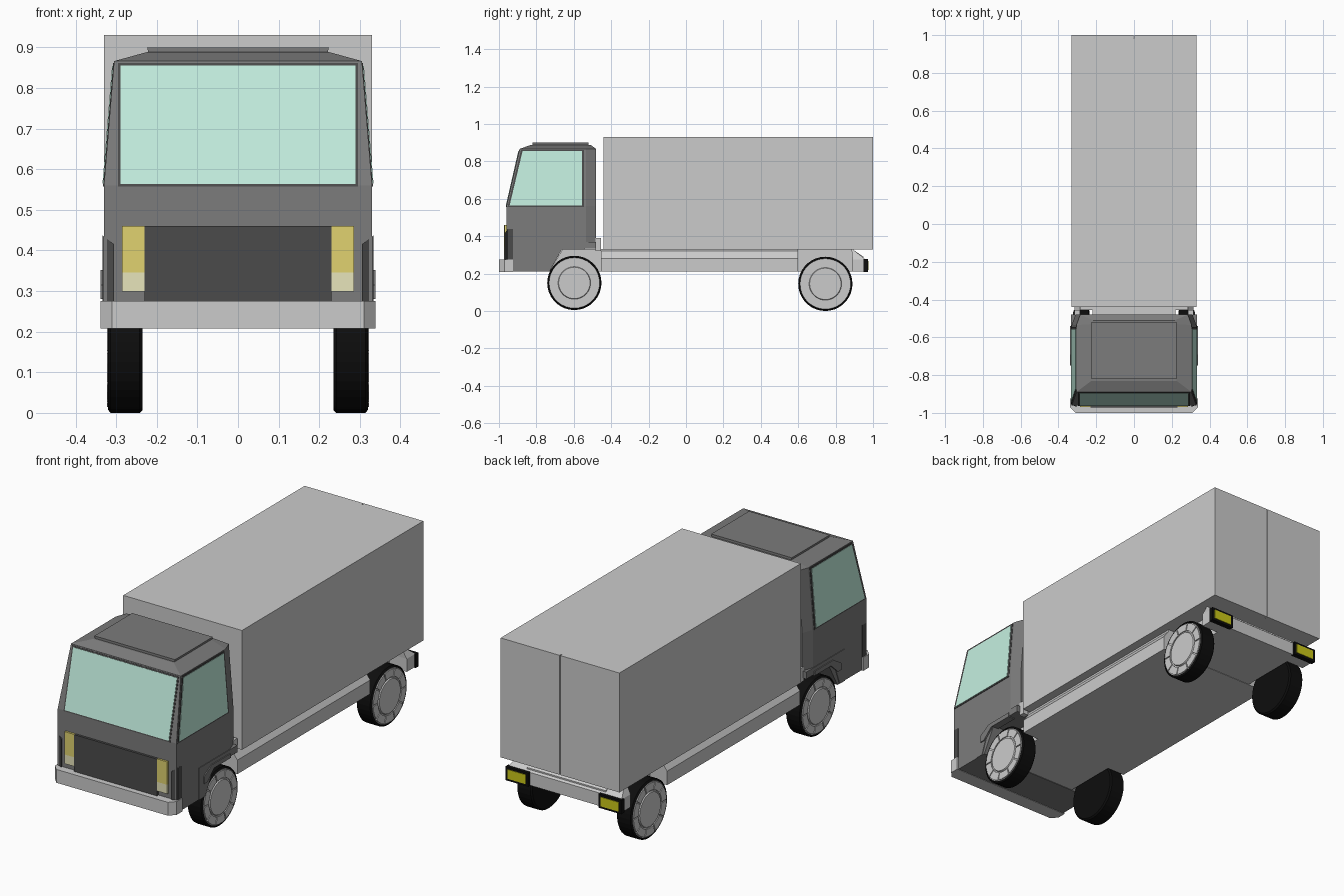
import bpy, bmesh, math
from mathutils import Vector

if "Cube" in bpy.data.objects:
    bpy.data.objects.remove(bpy.data.objects["Cube"])


def material(name, rgb):
    m = bpy.data.materials.new(name)
    m.diffuse_color = (*rgb, 1)
    m.use_nodes = True
    m.node_tree.nodes["Principled BSDF"].inputs["Base Color"].default_value = m.diffuse_color
    return m


CAB = material("cab_grey", (0.2, 0.2, 0.2))
DARK = material("dark_trim", (0.07, 0.07, 0.07))
BLACK = material("rubber", (0.004, 0.004, 0.004))
GLASS = material("glass", (0.55, 0.86, 0.74))
LAMP = material("headlamp", (0.75, 0.65, 0.16))
PALE = material("pale_lamp", (0.8, 0.78, 0.5))
TAIL = material("tail_lamp", (0.6, 0.58, 0.01))


def loft(name, loops, mat=None):
    """Closed solid through equal-length loops of points."""
    bm = bmesh.new()
    rings = [[bm.verts.new(p) for p in loop] for loop in loops]
    n = len(rings[0])
    for a, b in zip(rings, rings[1:]):
        for i in range(n):
            j = (i + 1) % n
            bm.faces.new((a[i], a[j], b[j], b[i]))
    bm.faces.new(rings[0])
    bm.faces.new(rings[-1])
    bmesh.ops.recalc_face_normals(bm, faces=bm.faces)
    me = bpy.data.meshes.new(name)
    bm.to_mesh(me)
    bm.free()
    ob = bpy.data.objects.new(name, me)
    bpy.context.collection.objects.link(ob)
    if mat:
        me.materials.append(mat)
    return ob


def rect(hx, y0, y1, z):
    return [(-hx, y0, z), (hx, y0, z), (hx, y1, z), (-hx, y1, z)]


def box(name, x0, x1, y0, y1, z0, z1, mat=None):
    return loft(name, [[(x0, y0, z), (x1, y0, z), (x1, y1, z), (x0, y1, z)]
                       for z in (z0, z1)], mat)


def prism(name, profile, x0, x1, mat=None):
    """Side profile of (y, z) points extruded across x."""
    return loft(name, [[(x, y, z) for y, z in profile] for x in (x0, x1)], mat)


def panel(name, pts, out, depth, mat):
    """Thin plate standing proud of a surface."""
    v = Vector(out).normalized() * depth
    return loft(name, [[Vector(p) - v for p in pts], [Vector(p) + v for p in pts]], mat)


# Cargo box with two rear doors
box("cargo_box", -0.33, 0.33, -0.44, 0.985, 0.33, 0.93)
box("left_cargo_door", -0.33, -0.002, 0.985, 1.0, 0.33, 0.93)
box("right_cargo_door", 0.002, 0.33, 0.985, 1.0, 0.33, 0.93)

# Chassis: narrow spine between the wheels, wide chamfered sections elsewhere
prism("chassis_spine", [(-0.73, 0.212), (-0.66, 0.33), (0.89, 0.33), (0.95, 0.29), (0.95, 0.212)],
      -0.22, 0.22)
loft("chassis_middle", [rect(0.315, -0.455, 0.6, 0.21), rect(0.315, -0.455, 0.6, 0.28),
                        rect(0.285, -0.455, 0.6, 0.32), rect(0.285, -0.455, 0.6, 0.331)])
loft("chassis_rear", [rect(0.315, 0.89, 0.96, 0.21), rect(0.315, 0.89, 0.96, 0.275),
                      rect(0.285, 0.885, 0.89, 0.331)])


# Cab shell, tapered above the waist, rear corners chamfered
def cab_loop(w, front, z, back=-0.48, c=0.02):
    return [(-w, front, z), (w, front, z), (w, back - 0.055, z), (w - c, back, z),
            (c - w, back, z), (-w, back - 0.055, z)]


loft("cab_shell", [cab_loop(0.33, -0.96, 0.335), cab_loop(0.33, -0.96, 0.56),
                   cab_loop(0.305, -0.89, 0.866),
                   [(-0.225, -0.83, 0.888), (0.225, -0.83, 0.888), (0.225, -0.53, 0.888),
                    (0.215, -0.51, 0.888), (-0.215, -0.51, 0.888), (-0.225, -0.53, 0.888)]], CAB)
prism("cab_nose", [(-0.96, 0.21), (-0.96, 0.336), (-0.66, 0.336), (-0.73, 0.21)],
      -0.33, 0.33, CAB)
loft("roof_hatch", [rect(0.22, -0.82, -0.52, 0.885), rect(0.224, -0.82, -0.52, 0.9)], CAB)


# Windscreen and frame
def slope_y(z):
    return -0.96 + 0.07 * (z - 0.56) / 0.306


def slope_x(z):
    return 0.33 - 0.025 * (z - 0.56) / 0.306


for name, hx, z0, z1, d, mat in (("windscreen_frame", 0.296, 0.557, 0.861, 0.002, DARK),
                                 ("windscreen", 0.289, 0.563, 0.854, 0.004, GLASS)):
    panel(name, [(-hx, slope_y(z0), z0), (hx, slope_y(z0), z0),
                 (hx, slope_y(z1), z1), (-hx, slope_y(z1), z1)], (0, -0.306, 0.07), d, mat)

# Front bumper and grille
loft("front_bumper", [[(-0.31, -1, z), (0.31, -1, z), (0.338, -0.97, z), (0.338, -0.925, z),
                       (-0.338, -0.925, z), (-0.338, -0.97, z)] for z in (0.208, 0.275)])
box("grille", -0.23, 0.23, -0.972, -0.955, 0.272, 0.46, DARK)


# Wheel: tyre, recessed rim, hub cap and ring of raised segments
def wheel(s, y, z, tag):
    def circle(r, x, n=36):
        return [(s * x, y + r * math.cos(2 * math.pi * i / n),
                 z + r * math.sin(2 * math.pi * i / n)) for i in range(n)]
    loft(tag + "_tyre", [circle(0.138, 0.235), circle(0.145, 0.242), circle(0.145, 0.314),
                         circle(0.137, 0.32), circle(0.134, 0.312)], BLACK)
    loft(tag + "_rim", [circle(0.135, 0.30), circle(0.135, 0.317)])
    loft(tag + "_hub_cap", [circle(0.088, 0.315), circle(0.084, 0.323)])
    count = 10
    for k in range(count):
        a0 = 2 * math.pi * (k + 0.04) / count
        a1 = 2 * math.pi * (k + 0.96) / count
        angles = [a0 + (a1 - a0) * t / 3 for t in range(4)]
        arc = [(0.131, a) for a in angles] + [(0.093, a) for a in reversed(angles)]
        loft(f"{tag}_rim_segment_{k}",
             [[(s * x, y + r * math.cos(a), z + r * math.sin(a)) for r, a in arc]
              for x in (0.314, 0.322)])


for s, side in ((-1, "left"), (1, "right")):
    # Side window and frame
    for name, y0, y1, yb, z0, z1, d, mat in (
            ("window_frame", -0.954, -0.882, -0.545, 0.557, 0.861, 0.002, DARK),
            ("side_window", -0.943, -0.874, -0.556, 0.564, 0.854, 0.004, GLASS)):
        panel(f"{side}_{name}", [(s * slope_x(z0), y0, z0), (s * slope_x(z0), yb, z0),
                                 (s * slope_x(z1), yb, z1), (s * slope_x(z1), y1, z1)],
              (s * 0.306, 0, 0.025), d, mat)
    # Headlamps and corner deflectors
    box(side + "_headlamp", s * 0.23, s * 0.285, -0.97, -0.955, 0.345, 0.46, LAMP)
    box(side + "_indicator", s * 0.23, s * 0.285, -0.97, -0.955, 0.299, 0.345, PALE)
    loft(side + "_corner_deflector",
         [[(s * 0.305, -0.968, z), (s * 0.334, -0.955, z + d), (s * 0.334, -0.925, z + d),
           (s * 0.305, -0.925, z)] for z, d in ((0.272, 0), (0.415, 0.022))], DARK)
    # Front wheel arch, lip and rear mudguard bracket
    prism(side + "_wheel_arch", [(-0.785, 0.21), (-0.785, 0.37), (-0.48, 0.37), (-0.48, 0.335),
                                 (-0.66, 0.335), (-0.715, 0.29), (-0.745, 0.21)],
          s * 0.29, s * 0.333, CAB)
    prism(side + "_arch_lip", [(-0.75, 0.28), (-0.75, 0.315), (-0.69, 0.352), (-0.54, 0.352),
                               (-0.54, 0.33), (-0.67, 0.33), (-0.725, 0.28)],
          s * 0.3, s * 0.338, CAB)
    box(side + "_mudguard_bracket", s * 0.285, s * 0.315, -0.485, -0.455, 0.32, 0.39)
    # Tail lamp
    box(side + "_tail_lamp_housing", s * 0.195, s * 0.322, 0.95, 0.974, 0.208, 0.277, BLACK)
    box(side + "_tail_lamp", s * 0.208, s * 0.309, 0.96, 0.977, 0.219, 0.266, TAIL)
    # Wheels
    wheel(s, -0.597, 0.15, side + "_front_wheel")
    wheel(s, 0.745, 0.145, side + "_rear_wheel")
